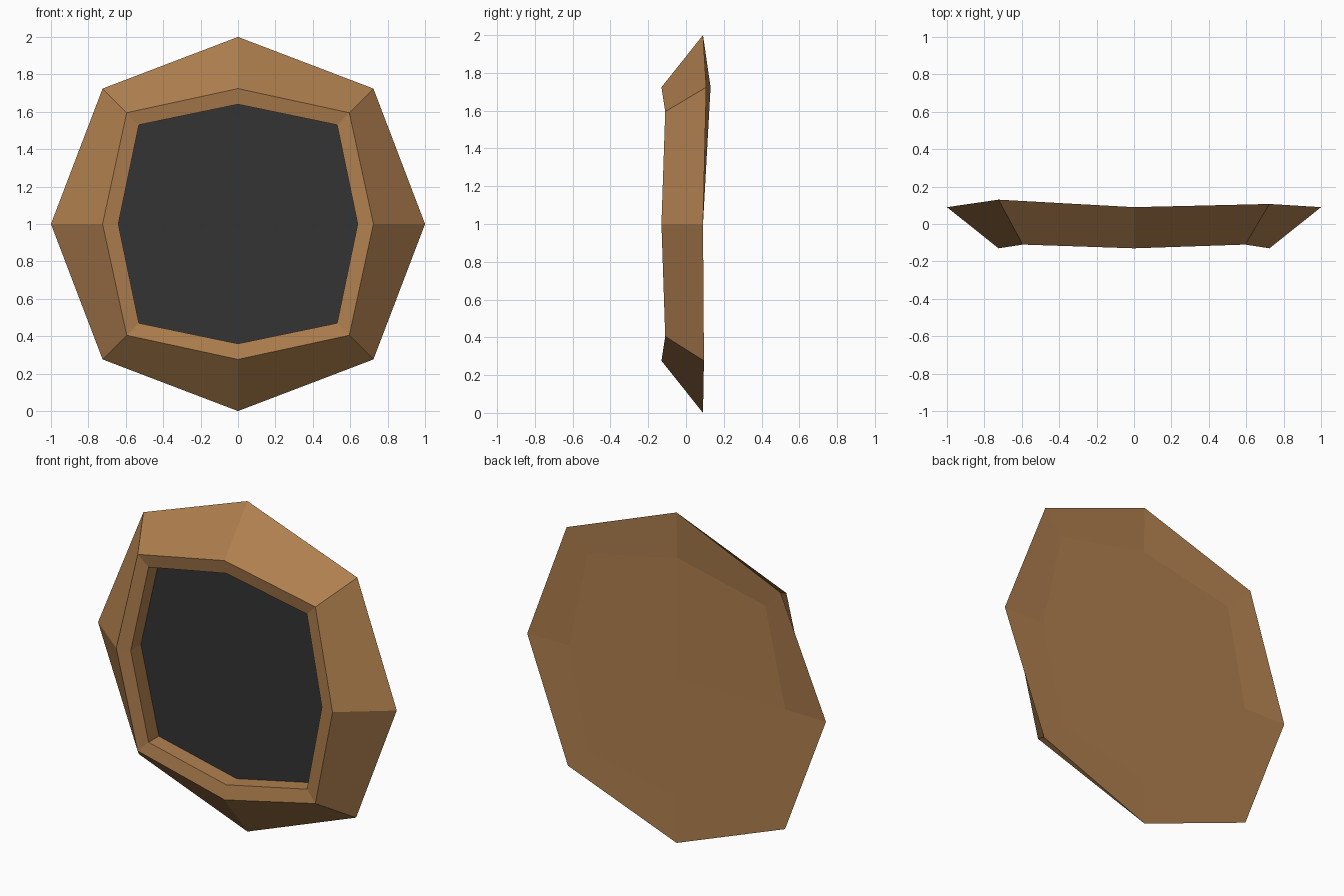
import bpy, bmesh

if "Cube" in bpy.data.objects:
    bpy.data.objects.remove(bpy.data.objects["Cube"])


def material(name, rgb):
    m = bpy.data.materials.new(name)
    m.diffuse_color = (*rgb, 1)
    m.use_nodes = True
    m.node_tree.nodes["Principled BSDF"].inputs["Base Color"].default_value = m.diffuse_color
    return m


wood = material("brown wood", (0.434, 0.215, 0.078))
dark = material("dark pane", (0.034, 0.034, 0.034))

# Directions of the eight corners: right, upper right, top, upper left, ...
DIRS = [(1, 0), (1, 1), (0, 1), (-1, 1), (-1, 0), (-1, -1), (0, -1), (1, -1)]


def ring(bm, side, corner, y_side, y_corner, tilt=(0, 0, 0, 0)):
    """Eight points: sides at radius `side`, corners at (+-corner, +-corner)."""
    verts = []
    for i, (dx, dz) in enumerate(DIRS):
        r = corner if i % 2 else side
        y = y_corner + tilt[i // 2] if i % 2 else y_side
        verts.append(bm.verts.new((dx * r, y, 1 + dz * r)))
    return verts


def bridge(bm, a, b):
    for i in range(8):
        j = (i + 1) % 8
        bm.faces.new((a[i], a[j], b[j], b[i]))


def fan(bm, loop, y):
    """Four quads meeting in the middle, split along the upright and level axes."""
    c = bm.verts.new((0, y, 1))
    for i in range(0, 8, 2):
        bm.faces.new((c, loop[i], loop[i + 1], loop[(i + 2) % 8]))


def finish(bm, name, mat):
    bmesh.ops.recalc_face_normals(bm, faces=bm.faces)
    me = bpy.data.meshes.new(name)
    bm.to_mesh(me)
    bm.free()
    me.materials.append(mat)
    bpy.context.collection.objects.link(bpy.data.objects.new(name, me))


# Wooden frame: back plate, outer edge, front ridge, sloped rim, recess
bm = bmesh.new()
rings = [
    ring(bm, 0.724, 0.595, 0.085, 0.092),                              # back plate
    ring(bm, 1.0, 0.724, 0.09, 0.09, (0.017, 0.04, -0.003, 0.005)),    # outer edge
    ring(bm, 0.724, 0.595, -0.13, -0.11),                              # front ridge
    ring(bm, 0.64, 0.53, -0.112, -0.098),                              # rim
    ring(bm, 0.64, 0.53, 0.01, 0.015),                                 # recess floor
]
for a, b in zip(rings, rings[1:]):
    bridge(bm, a, b)
fan(bm, rings[0], 0.09)
fan(bm, rings[-1], 0.01)
finish(bm, "frame", wood)

# Dark pane in the recess
bm = bmesh.new()
fan(bm, ring(bm, 0.64, 0.53, -0.014, 0.0), -0.006)
for f in bm.faces:
    f.normal_update()
    if f.normal.y > 0:
        f.normal_flip()
me = bpy.data.meshes.new("pane")
bm.to_mesh(me)
bm.free()
me.materials.append(dark)
bpy.context.collection.objects.link(bpy.data.objects.new("pane", me))
